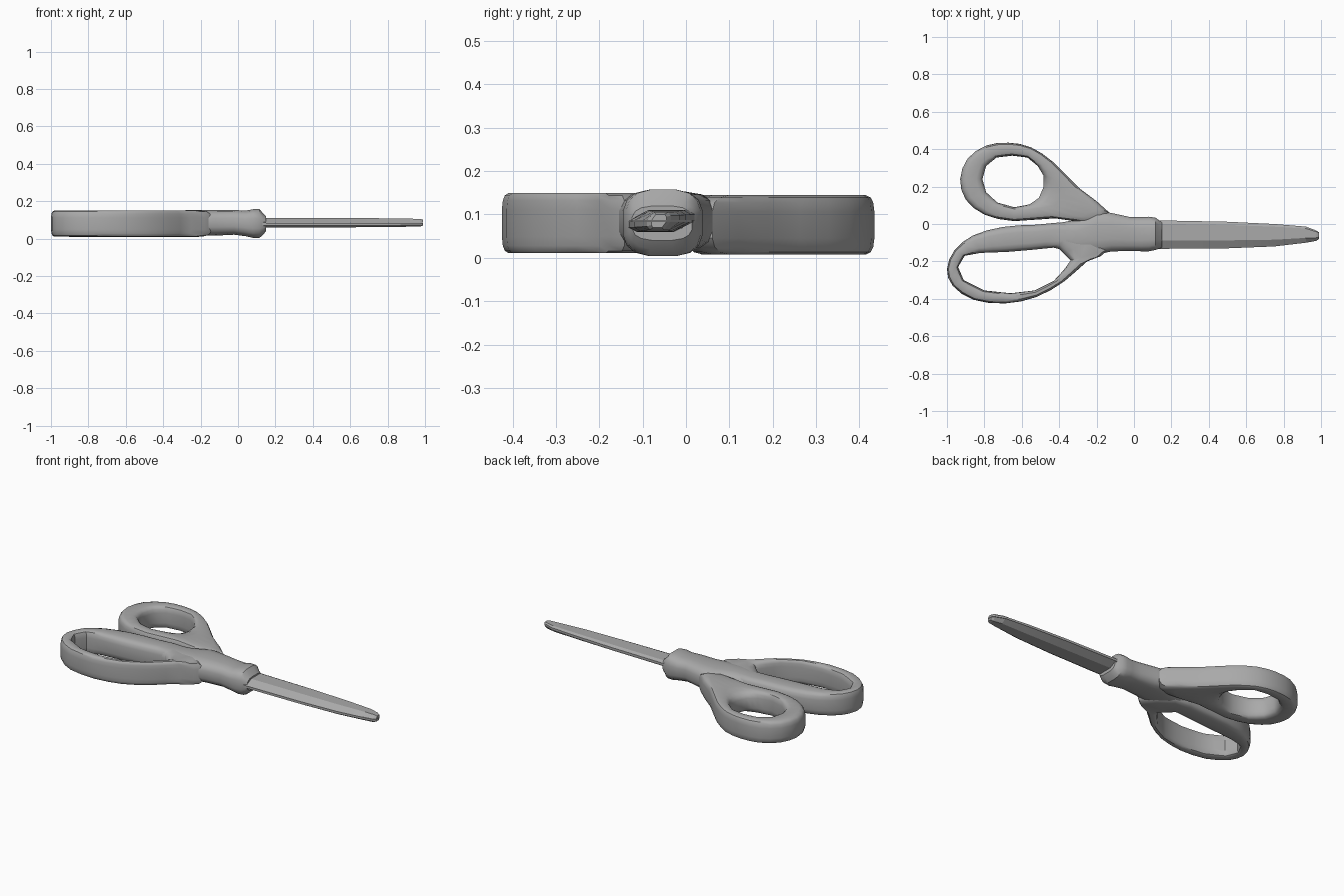
import bpy, bmesh, math
from mathutils import Vector

if "Cube" in bpy.data.objects:
    bpy.data.objects.remove(bpy.data.objects["Cube"], do_unlink=True)

grey = bpy.data.materials.new("plain grey")
grey.use_nodes = True
colour = (0.4, 0.4, 0.4, 1)
grey.diffuse_color = colour
grey.node_tree.nodes["Principled BSDF"].inputs["Base Color"].default_value = colour


def loft(name, sections, closed, angle=35):
    """Skin a list of equal-length point rings."""
    bm = bmesh.new()
    rings = [[bm.verts.new(p) for p in s] for s in sections]
    n = len(rings[0])
    for i in range(len(rings) if closed else len(rings) - 1):
        a, b = rings[i], rings[(i + 1) % len(rings)]
        for j in range(n):
            k = (j + 1) % n
            bm.faces.new((a[j], a[k], b[k], b[j]))
    if not closed:
        bm.faces.new(rings[0])
        bm.faces.new(rings[-1])
    bmesh.ops.recalc_face_normals(bm, faces=bm.faces)
    mesh = bpy.data.meshes.new(name)
    bm.to_mesh(mesh)
    bm.free()
    mesh.materials.append(grey)
    obj = bpy.data.objects.new(name, mesh)
    bpy.context.collection.objects.link(obj)
    bpy.ops.object.select_all(action='DESELECT')
    obj.select_set(True)
    bpy.context.view_layer.objects.active = obj
    bpy.ops.object.shade_smooth_by_angle(angle=math.radians(angle))
    return obj


def rounded(power, count=16):
    """Unit superellipse: (across, up) pairs."""
    for i in range(count):
        t = 2 * math.pi * (i + 0.5) / count
        c, s = math.cos(t), math.sin(t)
        yield (math.copysign(abs(c) ** power, c), math.copysign(abs(s) ** power, s))


def spline(p, i, t):
    a, b, c, d = (Vector(p[(i + k) % len(p)]) for k in (-1, 0, 1, 2))
    return 0.5 * (2 * b + (c - a) * t + (2 * a - 5 * b + 4 * c - d) * t * t
                  + (3 * b - a - 3 * c + d) * t ** 3)


def finger_loop(name, outer, inner, low, high):
    """Smooth outside edge, faceted hole, rounded cross-section."""
    sections = []
    for i in range(len(outer)):
        for t in (0, 0.5):
            o = spline(outer, i, t)
            h = Vector(inner[i]).lerp(Vector(inner[(i + 1) % len(inner)]), t)
            mid, half = (o + h) / 2, (o - h) / 2
            sections.append([(*(mid + half * u), (low + high) / 2 + v * (high - low) / 2)
                             for u, v in rounded(0.5)])
    return loft(name, sections, True)


# Thumb loop
finger_loop("thumb_loop",
            [(-.93, .24), (-.89, .35), (-.79, .42), (-.67, .435), (-.55, .41), (-.43, .33),
             (-.29, .19), (-.13, .06), (-.2, 0), (-.42, .03), (-.64, .015), (-.8, .05), (-.9, .13)],
            [(-.81, .24), (-.79, .31), (-.735, .355), (-.65, .365), (-.57, .355), (-.515, .31),
             (-.485, .26), (-.485, .2), (-.51, .14), (-.56, .105), (-.64, .09), (-.73, .115), (-.79, .17)],
            0.007, 0.145)

# Finger loop
finger_loop("finger_loop",
            [(-1, -.24), (-.96, -.14), (-.86, -.06), (-.7, -.015), (-.52, -.003), (-.3, 0),
             (-.14, -.14), (-.25, -.2), (-.37, -.305), (-.52, -.39), (-.69, -.425),
             (-.86, -.405), (-.97, -.33)],
            [(-.94, -.23), (-.905, -.17), (-.82, -.155), (-.68, -.15), (-.56, -.14), (-.41, -.125),
             (-.34, -.195), (-.375, -.245), (-.43, -.305), (-.53, -.355), (-.66, -.37),
             (-.8, -.355), (-.91, -.3)],
            0.01, 0.15)

# Pivot body with flared collar: x, y low, y high, z low, z high
stations = [(-.44, -.125, .0, .015, .148), (-.3, -.16, .025, .015, .152),
            (-.2, -.165, .075, .015, .154), (-.12, -.148, .06, .015, .154),
            (-.02, -.145, .038, .02, .154), (.04, -.147, .038, .012, .15),
            (.08, -.147, .04, .003, .158), (.115, -.14, .035, .003, .158),
            (.135, -.132, .02, .02, .135), (.15, -.125, .015, .04, .12)]
loft("pivot_body",
     [[(x, (a + b) / 2 + u * (b - a) / 2, (c + d) / 2 + v * (d - c) / 2)
       for u, v in rounded(0.65)] for x, a, b, c, d in stations], False)


# Blades: flat inner face, ground bevel on the cutting edge
def blade(name, inside, face, flip):
    sections = []
    for x, lo, hi, k in ((.1, -.133, .02, 1), (.5, -.13, .012, 1), (.75, -.12, .0, .95),
                         (.92, -.1, -.014, .85), (.975, -.09, -.035, .8), (.99, -.08, -.045, .6)):
        f = inside + (face - inside) * k
        edge, spine = (hi, lo) if flip else (lo, hi)
        w = spine - edge
        sections.append([(x, edge, inside), (x, edge + w * .3, f), (x, spine - w * .12, f),
                         (x, spine, inside + (f - inside) * .6), (x, spine, inside)])
    return loft(name, sections, False, 5)


blade("upper_blade", 0.086, 0.11, False)
blade("lower_blade", 0.084, 0.06, True)
